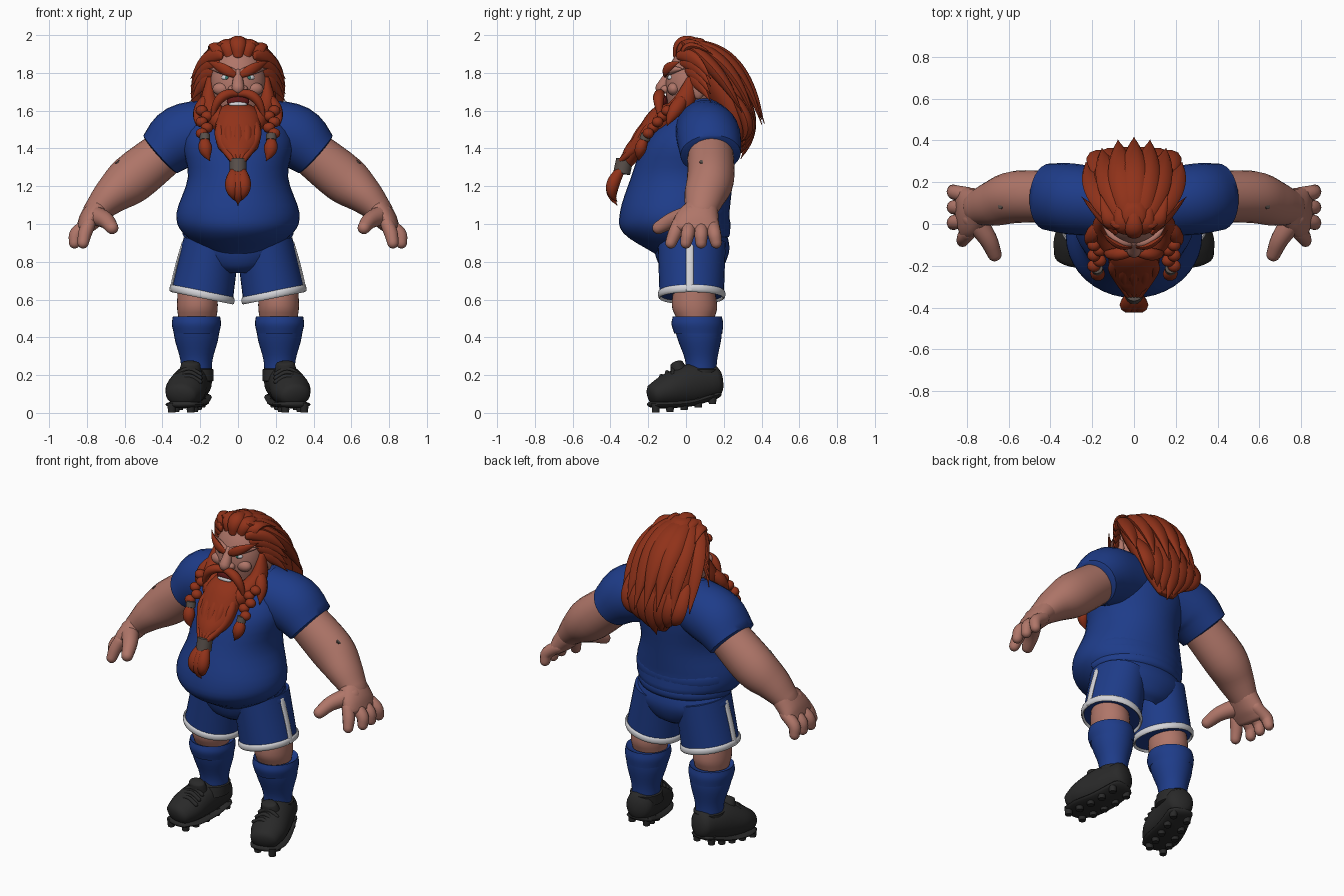
import bpy, bmesh, math, random
from mathutils import Vector, Matrix

random.seed(4)
default_cube = bpy.data.objects.get("Cube")
if default_cube:
    bpy.data.objects.remove(default_cube, do_unlink=True)
ACROSS, ALONG, UP = Vector((1, 0, 0)), Vector((0, 1, 0)), Vector((0, 0, 1))


def material(name, red, green, blue):
    mat = bpy.data.materials.new(name)
    mat.use_nodes = True
    mat.diffuse_color = (red, green, blue, 1)
    shader = next(node for node in mat.node_tree.nodes if node.type == "BSDF_PRINCIPLED")
    shader.inputs["Base Color"].default_value = (red, green, blue, 1)
    return mat


skin = material("skin", .43, .18, .14)
hair = material("red_hair", .28, .032, .01)
cloth = material("blue_cloth", .013, .045, .25)
white = material("white_trim", .65, .65, .68)
leather = material("black_leather", .022, .022, .022)
metal = material("braid_clasp", .1, .08, .07)
mouth_red = material("mouth_red", .12, .01, .01)
eye_green = material("eye_green", .05, .2, .17)


def finish(name, bm, mat):
    bmesh.ops.recalc_face_normals(bm, faces=bm.faces[:])
    mesh = bpy.data.meshes.new(name)
    bm.to_mesh(mesh)
    bm.free()
    mesh.materials.append(mat)
    mesh.polygons.foreach_set("use_smooth", [True] * len(mesh.polygons))
    mesh.set_sharp_from_angle(angle=math.radians(50))
    obj = bpy.data.objects.new(name, mesh)
    bpy.context.collection.objects.link(obj)
    return obj


def mirror(obj):
    """Names a part as the left one and adds its right twin."""
    name = obj.name
    twin = bpy.data.objects.new("right_" + name, obj.data.copy())
    twin.data.transform(Matrix.Scale(-1, 4, ACROSS))
    twin.data.flip_normals()
    bpy.context.collection.objects.link(twin)
    obj.name = "left_" + name


def smooth_path(points, steps=4):
    """Catmull-Rom curve through points of position, radius and optional second radius."""
    knots = [Vector(point if len(point) > 4 else (*point, point[-1])) for point in points]
    knots = [knots[0] * 2 - knots[1], *knots, knots[-1] * 2 - knots[-2]]
    path = []
    for before, start, end, after in zip(knots, knots[1:], knots[2:], knots[3:]):
        leave, arrive = (end - before) / 2, (after - start) / 2
        for step in range(steps):
            t = step / steps
            ease = t * t * (3 - 2 * t)
            path.append(start * (1 - ease) + end * ease
                        + leave * (t * (1 - t) ** 2) - arrive * (t * t * (1 - t)))
    return path + [knots[-2]]


def tube(name, mat, points, ref=ACROSS, axis=None, bulge=1.0, sides=16):
    """Elliptical loft; the first radius lies along ref, the ends are rounded by bulge."""
    path = smooth_path(points)
    last = len(path) - 1
    bm = bmesh.new()
    loops = []

    def add_ring(centre, a, b):
        angles = [math.tau * side / sides for side in range(sides)]
        loops.append([bm.verts.new(centre + a * math.cos(u) + b * math.sin(u)) for u in angles])

    for i, knot in enumerate(path):
        step = path[min(i + 1, last)] - path[max(i - 1, 0)]
        t = (axis or Vector(step[:3])).normalized()
        a = (ref - t * t.dot(ref)).normalized()
        b = t.cross(a)
        centre, width, depth = Vector(knot[:3]), max(knot[3], .002), max(knot[4], .002)
        dome = [math.radians(angle) for angle in (0, 25, 50, 75)] if bulge and i in (0, last) else [0]
        reach = t * min(width, depth) * bulge
        if i == 0:
            dome.reverse()
            reach.negate()
        for u in dome:
            add_ring(centre + reach * math.sin(u), a * width * math.cos(u), b * depth * math.cos(u))
    for low, high in zip(loops, loops[1:]):
        for side in range(sides):
            bm.faces.new((low[side - 1], low[side], high[side], high[side - 1]))
    bm.faces.new(loops[0])
    bm.faces.new(loops[-1])
    return finish(name, bm, mat)


def column(name, mat, rings, x=0, bulge=.3, sides=32):
    """Upright loft through rings of (height, depth position, half width, half depth)."""
    points = [(x, y, z, width, depth) for z, y, width, depth in rings]
    return tube(name, mat, points, axis=UP, bulge=bulge, sides=sides)


def hoop(name, mat, centre, width, depth, tall, thick, slope=0, arc=math.tau):
    """Band lying on an ellipse around the centre, rising to the side by slope."""
    x, y, z = centre
    turns = [(width * math.cos(arc * k / 16), depth * math.sin(arc * k / 16)) for k in range(17)]
    return tube(name, mat, [(x + u, y + v, z + slope * u, tall, thick) for u, v in turns], ref=UP, sides=10)


def lock(name, start, bend, tip, width, ref=ACROSS, mat=hair, flat=.55):
    """Curved strand that swells after its root and tapers to a point."""
    start, bend, tip = map(Vector, (start, bend, tip))
    points = []
    for step in range(7):
        t = step / 6
        place = start.lerp(bend, t).lerp(bend.lerp(tip, t), t)
        size = width * math.sin(math.pi * (.2 + .8 * t))
        points.append((*place, size, size * flat))
    return tube(name, mat, points, ref=ref, sides=10)


def ball(name, mat, place, size):
    bm = bmesh.new()
    bmesh.ops.create_uvsphere(bm, u_segments=16, v_segments=10, radius=1)
    bm.transform(Matrix.Translation(place) @ Matrix.Diagonal((*size, 1)))
    return finish(name, bm, mat)


# Shirt: round belly, sleeves and soft folds at the back hem
column("shirt", cloth, [(.84, -.07, .13, .09), (.95, -.055, .29, .275), (1.06, -.06, .325, .29),
                        (1.25, -.02, .265, .27), (1.45, .03, .29, .24), (1.63, .1, .2, .14)], sides=40)
mirror(tube("sleeve", cloth, [(.14, .1, 1.5, .16), (.3, .12, 1.46, .17), (.41, .13, 1.37, .16, .135)],
            ref=ALONG, bulge=.1, sides=28))
hoop("shirt_hem", cloth, (0, -.02, .96), .275, .235, .035, .02, arc=math.pi)
hoop("shirt_fold", cloth, (0, -.02, 1.05), .295, .235, .045, .016, arc=math.pi)

# Shorts with white hems and side stripes
column("shorts_hips", cloth, [(.97, .02, .26, .19), (.87, .03, .3, .2), (.78, .03, .2, .17), (.74, .03, .1, .12)], bulge=.5)
lean = Vector((-.2, 0, 1))
mirror(tube("shorts_leg", cloth, [(.14, .03, .9, .15, .18), (.19, .03, .62, .165, .17)],
            axis=lean, bulge=0, sides=32))
mirror(hoop("shorts_hem", white, (.19, .03, .627), .163, .17, .02, .009, slope=.2))
stripe = [(.29, .9), (.325, .78), (.355, .65)]
mirror(tube("shorts_stripe", white, [(x, .02, z, .02, .008) for x, z in stripe], ref=ALONG))

# Legs and socks
leg = .22
mirror(column("knee", skin, [(.7, .04, .1, .1), (.57, .045, .108, .12), (.5, .05, .1, .1)], x=leg - .005))
mirror(column("sock", cloth, [(.5, .06, .12, .13), (.4, .07, .117, .118), (.28, .08, .085, .085),
                              (.18, .08, .08, .08)], x=leg, bulge=.1))
mirror(column("sock_cuff", cloth, [(.51, .06, .125, .13), (.47, .06, .13, .137), (.42, .065, .12, .127)], x=leg, bulge=.2))

# Shoes: upper, sole, collar, tongue, laces and studs
foot = [(.3, -.165, .095, .085, .065), (.28, -.09, .12, .105, .09), (.25, .03, .15, .095, .11), (.215, .15, .165, .08, .09)]
mirror(tube("shoe", leather, foot, bulge=.55, sides=24))
sole = [(x, y, z - height + .015, width, .02) for x, y, z, width, height in foot]
mirror(tube("sole", leather, sole, bulge=1.8, sides=24))
mirror(column("shoe_collar", leather, [(.17, .07, .09, .1), (.23, .08, .09, .095)], x=leg, bulge=.1))
mirror(tube("shoe_tongue", leather, [(.255, -.02, .17, .07, .06), (.25, -.05, .26, .05, .035)], bulge=.4))
for row, label in enumerate(("top", "middle", "bottom")):
    y, z = -.07 - row * .03, .235 - row * .02
    ends = [(.26 + side * .06, y, z - abs(side) * .03, .012) for side in (-1, 0, 1)]
    mirror(tube(label + "_lace", leather, ends, ref=UP, sides=8))
for row in range(5):
    for label, side in (("outer", 1), ("inner", -1)):
        y = .075 * row - .16
        x, z = .26 - y * .25 + side * .05, .003 + .5 * (y + .16) ** 2
        mirror(tube(f"{label}_stud_{row}", leather, [(x, y, z + .05, .025), (x, y, z, .02)], bulge=0, sides=10))

# Arms, hands and fingers
mirror(tube("arm", skin, [(.36, .13, 1.4, .12), (.56, .13, 1.24, .125, .13), (.67, .1, 1.15, .11, .1),
                          (.75, .08, 1.07, .085, .07)], ref=ALONG, sides=24))
mirror(tube("arm_mark", metal, [(.63, .085, 1.318, .014), (.64, .085, 1.331, .014)], bulge=0, sides=8))
mirror(tube("palm", skin, [(.73, .09, 1.09, .085, .07), (.785, .06, 1.02, .12, .06), (.82, .05, .97, .125, .04)],
            ref=ALONG, bulge=.6, sides=20))
for index, label in enumerate(("index", "middle", "ring", "little")):
    base, tip = .06 * index - .04, .08 * index - .08
    reach = .82 if label == "index" else .865
    mirror(tube(label + "_finger", skin, [(.79, base, 1, .036), (reach - .01, (base + tip) / 2, .95, .036),
                                          (reach, tip, .9, .03)], ref=ALONG, sides=12))
mirror(tube("thumb", skin, [(.77, .03, 1.05, .055), (.7, -.07, 1.02, .044), (.667, -.145, .98, .034)], ref=UP))

# Head, ears, nose, cheeks and eyes
column("head", skin, [(1.56, .03, .11, .11), (1.72, .02, .145, .13), (1.84, .03, .13, .115), (1.93, .05, .08, .08)])
mirror(ball("ear", skin, (.163, .065, 1.72), (.022, .036, .06)))
tube("nose", skin, [(0, -.085, 1.8, .022), (0, -.128, 1.72, .034)])
mirror(ball("nostril", skin, (.03, -.11, 1.712), (.023, .025, .022)))
mirror(ball("cheek", skin, (.085, -.065, 1.715), (.05, .034, .035)))
mirror(ball("eyeball", white, (.062, -.075, 1.775), (.026, .022, .017)))
mirror(ball("iris", eye_green, (.06, -.093, 1.775), (.01, .006, .01)))
mirror(lock("brow_ridge", (.01, -.09, 1.8), (.08, -.1, 1.82), (.15, -.01, 1.82), .025, ref=UP, mat=skin, flat=1))
mirror(lock("eyebrow", (.02, -.11, 1.79), (.09, -.12, 1.83), (.16, -.03, 1.86), .028, ref=UP))

# Mouth, moustache and beard
ball("mouth", mouth_red, (0, -.12, 1.65), (.06, .024, .034))
ball("lower_teeth", white, (0, -.133, 1.634), (.048, .016, .015))
mirror(lock("moustache", (0, -.13, 1.69), (.13, -.16, 1.71), (.14, -.13, 1.52), .03, ref=ALONG, flat=.9))
mirror(tube("sideburn", hair, [(.15, .03, 1.76, .03, .02), (.15, -.02, 1.63, .06, .05), (.09, -.12, 1.54, .06)], ref=ALONG))
mirror(lock("cheek_lock", (.15, 0, 1.68), (.22, -.07, 1.6), (.22, -.1, 1.52), .04, ref=ALONG, flat=.9))
tube("beard", hair, [(0, -.08, 1.6, .1, .05), (0, -.14, 1.55, .12, .07), (0, -.23, 1.43, .115, .06),
                     (0, -.28, 1.38, .08, .05), (0, -.32, 1.32, .035)], bulge=.4, sides=24)
for strand in range(5):
    u = strand / 2 - 1
    inset = .03 * u * u
    tube(f"beard_strand_{strand}", hair, [(u * .06, inset - .145, 1.6, .015), (u * .095, inset - .23, 1.5, .028),
                                          (u * .08, inset - .28, 1.42, .026), (u * .03, -.34, 1.34, .015)], sides=10)
tube("beard_clasp", metal, [(0, -.325, 1.34, .045), (0, -.34, 1.27, .045)], bulge=.1)
for label, side in (("right", -1), ("middle", 0), ("left", 1)):
    lock(label + "_beard_tail", (side * .015, -.34, 1.29), (side * .045, -.43, 1.18),
         (side * .01, -.365, 1.1 + abs(side) * .02), .04, flat=.9)

# Side braids with clasps
for knot in range(5):
    place = (.178 + .014 * (-1) ** knot, -.1 - .025 * knot, 1.6 - .03 * knot)
    mirror(ball(f"braid_knot_{knot}", hair, place, (.032, .03, .028)))
mirror(tube("braid_clasp", metal, [(.177, -.21, 1.475, .028), (.175, -.22, 1.445, .028)], bulge=.1))
mirror(lock("braid_tail", (.175, -.22, 1.45), (.18, -.25, 1.39), (.15, -.25, 1.335), .036, flat=.9))

# Hair mass falling down the back
column("hair_mass", hair, [(1.38, .28, .06, .02), (1.52, .27, .17, .08), (1.7, .21, .2, .13),
                           (1.88, .11, .16, .14), (1.97, .04, .06, .06)])
# Long locks over the crown and back, with flicked tips
for strand in range(7):
    u = strand / 3 - 1
    curve, shake = .12 * u * u, random.uniform(-.04, .04)
    lock(f"back_lock_{strand}", (.06 * u, 0, 1.95), (.2 * u, .3 - curve, 1.95 - curve),
         (.23 * u, .415 - curve, 1.56 + shake), .07)
for strand in range(7):
    u = strand / 3 - 1
    lock(f"low_lock_{strand}", (.17 * u, .31 - .06 * u * u, 1.68), (.18 * u, .38, 1.5),
         (.11 * u, .29, 1.345 + .09 * abs(u)), .06)
# Swept-up fringe
for strand in range(5):
    u = strand / 2 - 1
    drop = .04 * abs(u)
    lock(f"fringe_lock_{strand}", (.08 * u, drop - .055, 1.89 - drop / 2), (.11 * u, drop - .055, 2.035 - drop),
         (.16 * u, .14, 1.94 - drop), .042)
# Temple locks sweeping back past the ears
for strand in range(4):
    drop = .04 * strand
    mirror(lock(f"temple_lock_{strand}", (.09 + drop / 3, drop / 2 - .04, 1.89 - drop), (.165, .04, 1.91 - drop),
                (.25, .13, 1.77 - drop), .038, ref=UP))
